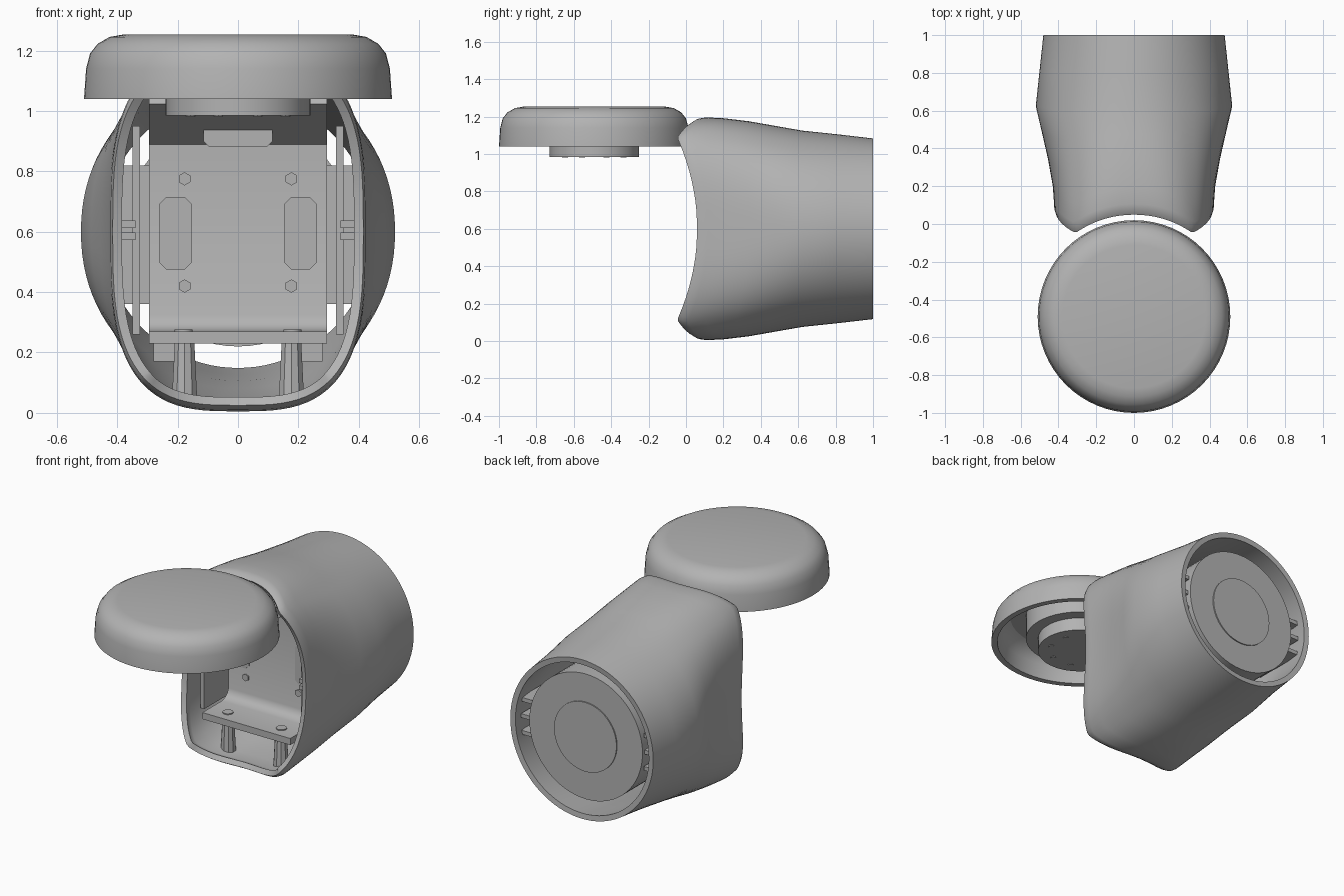
import bpy, bmesh, math
from mathutils import Vector, Matrix

cube = bpy.data.objects.get("Cube")
if cube:
    bpy.data.objects.remove(cube, do_unlink=True)

grey = bpy.data.materials.new("plain_grey")
grey.use_nodes = True
COLOUR = (0.45, 0.45, 0.45, 1)
grey.diffuse_color = COLOUR
grey.node_tree.nodes["Principled BSDF"].inputs["Base Color"].default_value = COLOUR


def finish(bm, name, wall=0.0, offset=0):
    # Turn a bmesh into an object, optionally giving open sheets a thickness
    bmesh.ops.recalc_face_normals(bm, faces=bm.faces)
    mesh = bpy.data.meshes.new(name)
    bm.to_mesh(mesh)
    bm.free()
    mesh.materials.append(grey)
    ob = bpy.data.objects.new(name, mesh)
    bpy.context.collection.objects.link(ob)
    bpy.ops.object.select_all(action="DESELECT")
    ob.select_set(True)
    bpy.context.view_layer.objects.active = ob
    if wall:
        mod = ob.modifiers.new("wall", "SOLIDIFY")
        mod.thickness, mod.offset = wall, offset
        mod.use_even_offset = True
        bpy.ops.object.modifier_apply(modifier=mod.name)
    bpy.ops.object.shade_smooth_by_angle(angle=math.radians(32))


def box(name, lo, hi, chamfer=0.0):
    # Chamfer cuts only the edges running front to back
    bm = bmesh.new()
    bmesh.ops.create_cube(bm, size=1)
    lo, hi = Vector(lo), Vector(hi)
    for v in bm.verts:
        v.co = Vector((v.co[i] * (hi[i] - lo[i]) + (hi[i] + lo[i]) / 2 for i in range(3)))
    if chamfer:
        edges = [e for e in bm.edges if abs(e.verts[0].co.y - e.verts[1].co.y) > 1e-5]
        bmesh.ops.bevel(bm, geom=edges, offset=chamfer, segments=1, affect="EDGES")
    finish(bm, name)


def side_box(name, side, x, y, z):
    lo_x, hi_x = sorted((side * x[0], side * x[1]))
    box(name, (lo_x, y[0], z[0]), (hi_x, y[1], z[1]))


def cylinder(name, centre, r1, r2, depth, axis="Z", sides=48):
    bm = bmesh.new()
    turn = Matrix.Rotation(math.pi / 2, 4, "X") if axis == "Y" else Matrix()
    bmesh.ops.create_cone(bm, cap_ends=True, segments=sides, radius1=r1, radius2=r2,
                          depth=depth, matrix=Matrix.Translation(centre) @ turn)
    finish(bm, name)


def lathe(name, centre, profile, sides=64):
    bm = bmesh.new()
    verts = [bm.verts.new((centre[0] + r, centre[1], z)) for r, z in profile]
    edges = [bm.edges.new(pair) for pair in zip(verts, verts[1:])]
    bmesh.ops.spin(bm, geom=verts + edges, cent=(centre[0], centre[1], 0), axis=(0, 0, 1),
                   angle=2 * math.pi, steps=sides)
    bmesh.ops.remove_doubles(bm, verts=bm.verts, dist=1e-4)
    finish(bm, name)


def power(v, p):
    return math.copysign(abs(v) ** p, v)


CAP = (0, -0.49)


def front_edge(x, dz):
    # Mouth hugs the cap above and below, and curves gently back along the sides
    around_cap = CAP[1] + math.sqrt(0.54 ** 2 - x ** 2)
    return max(around_cap, 0.06 - 0.45 * dz ** 2)


# Housing: rounded box at the mouth, blending to a circle at the back
SECTIONS = [  # y, half width, half height, roundness power
    (0, .415, .575, 3.1), (.025, .422, .59, 3.1), (.06, .424, .595, 3.1), (.15, .43, .592, 2.9),
    (.3, .455, .575, 2.6), (.45, .487, .55, 2.3), (.6, .52, .525, 2.1),
    (.8, .5, .505, 2), (1, .48, .483, 2)]
N = 96
bm = bmesh.new()
rings = []
for y, hw, hh, n in SECTIONS:
    ring = []
    for i in range(N):
        t = 2 * math.pi * i / N
        x, dz = hw * power(math.cos(t), 2 / n), hh * power(math.sin(t), 2 / n)
        f = front_edge(min(abs(x), .424), dz)
        ring.append(bm.verts.new((x, f + y * (1 - f), 0.6 + dz)))
    rings.append(ring)
for a, b in zip(rings, rings[1:]):
    for i in range(N):
        j = (i + 1) % N
        bm.faces.new((a[i], a[j], b[j], b[i]))
finish(bm, "housing_shell", 0.032, -1)

# Cap: hollow rounded lid
lathe("round_cap", CAP, [
    (0, 1.253), (.38, 1.253), (.425, 1.245), (.465, 1.222), (.49, 1.19), (.503, 1.14),
    (.51, 1.04), (.475, 1.04), (.468, 1.13), (.44, 1.185), (.4, 1.21), (0, 1.21)])

# Hub under the cap with its ring of screws
cylinder("cap_hub", (*CAP, 1.1), .24, .24, .23)
cylinder("cap_hub_collar", (*CAP, 1.14), .31, .31, .15)
for i in range(8):
    a = math.pi * (i + .5) / 4
    cylinder("hub_screw", (CAP[0] + .17 * math.cos(a), CAP[1] + .17 * math.sin(a), .984),
             .016, .016, .006, sides=8)

# Motor seen through the back opening
cylinder("motor_body", (0, .75, .6), .38, .38, .42, "Y", 64)
cylinder("motor_hub", (0, .961, .6), .21, .21, .012, "Y")

# Sheet bracket: shelf, upright plate and overhanging top
BRACKET = [(.08, .25), (.27, .25), (.31, .262), (.335, .285), (.35, .32), (.35, .9), (.12, 1.04)]
bm = bmesh.new()
left, right = ([bm.verts.new((x, y, z)) for y, z in BRACKET] for x in (-.295, .295))
for i in range(len(BRACKET) - 1):
    bm.faces.new((left[i], right[i], right[i + 1], left[i + 1]))
finish(bm, "bracket", 0.04)
box("bracket_top_tab", (-.115, .25, .88), (.115, .34, .96), .02)
box("bracket_core", (-.27, .36, .3), (.27, .58, .88))

for s in (-1, 1):
    # Plate fittings
    box("plate_panel", (s * .207 - .053, .325, .475), (s * .207 + .053, .333, .715), .022)
    for z in (.42, .775):
        cylinder("plate_bolt", (s * .177, .328, z), .022, .022, .012, "Y", 6)
    # Shelf screws and support posts
    cylinder("shelf_screw", (s * .18, .16, .272), .03, .03, .008, sides=12)
    cylinder("shelf_post", (s * .177, .16, .14), .044, .034, .19, sides=10)
    # Inner walls, rails, seam clips and rear ribs along the sides
    side_box("side_rail", s, (.325, .35), (.14, .55), (.26, .95))
    side_box("side_wall", s, (.29, .42), (.45, .48), (.36, .82))
    side_box("lower_wall", s, (.17, .28), (.45, .48), (.17, .27))
    for z in (.585, .625):
        side_box("seam_clip", s, (.34, .395), (.1, .3), (z - .012, z + .012))
    for z in (.5, .6, .7):
        side_box("rear_rib", s, (.375, .45), (.6, .94), (z - .012, z + .012))
